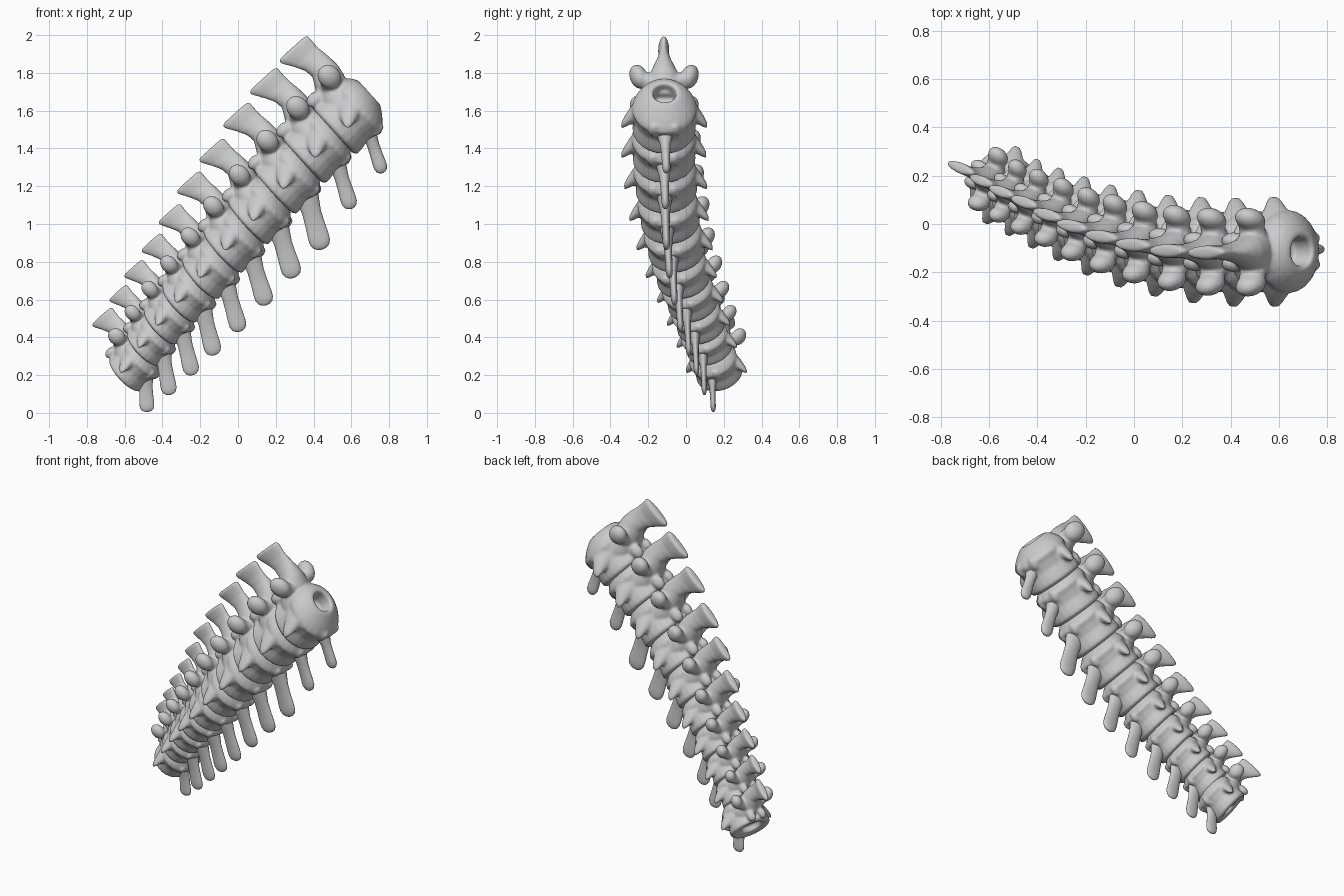
import bpy, bmesh, math
from mathutils import Vector, Matrix

if "Cube" in bpy.data.objects:
    bpy.data.objects.remove(bpy.data.objects["Cube"])

SEG = 24


def loft(bm, sections):
    """Closed skin through elliptical sections (centre, half axis A, half axis B)."""
    rings = []
    for c, a, b in sections:
        c, a, b = Vector(c), Vector(a), Vector(b)
        rings.append([bm.verts.new(c + a * math.cos(t) + b * math.sin(t))
                      for t in (2 * math.pi * i / SEG for i in range(SEG))])
    for r0, r1 in zip(rings, rings[1:]):
        for i in range(SEG):
            j = (i + 1) % SEG
            bm.faces.new((r0[i], r0[j], r1[j], r1[i]))
    bm.faces.new(rings[0])
    bm.faces.new(rings[-1])


def blob(bm, pos, radii, tilt=0):
    m = (Matrix.Translation(pos) @ Matrix.Rotation(tilt, 4, 'X')
         @ Matrix.Diagonal((*radii, 1)))
    bmesh.ops.create_uvsphere(bm, u_segments=20, v_segments=12, radius=1, matrix=m)


def finish(bm, name):
    bmesh.ops.recalc_face_normals(bm, faces=bm.faces)
    me = bpy.data.meshes.new(name)
    bm.to_mesh(me)
    bm.free()
    ob = bpy.data.objects.new(name, me)
    bpy.context.collection.objects.link(ob)
    return ob


def smooth(me):
    for p in me.polygons:
        p.use_smooth = True


# One vertebra in local space: x along the column, y sideways, z towards the spine
def vertebra_mesh():
    bm = bmesh.new()
    # spool-shaped centrum, domed front and hollow back: (x, radius, z offset)
    body = [(-.06, .05, 0), (-.065, .08, 0), (-.112, .09, 0), (-.122, .15, -.016),
            (-.105, .169, -.02), (-.075, .166, -.02), (-.02, .157, -.018),
            (.03, .163, -.02), (.062, .173, -.02), (.085, .164, -.014), (.112, .145, -.004),
            (.138, .118, .004), (.156, .09, .004), (.162, .068, .004), (.152, .061, .004),
            (.06, .058, .004)]
    loft(bm, [((x, 0, z), (0, r, 0), (0, 0, r * 1.03)) for x, r, z in body])
    # neural arch and flared spine blade: (z, x centre, half length, half thickness)
    spine = [(.05, .0, .105, .14), (.12, .01, .10, .118), (.17, .03, .095, .096),
             (.22, .05, .084, .078), (.27, .062, .070, .056), (.32, .055, .071, .038),
             (.37, .037, .082, .028), (.42, .022, .099, .029), (.443, .018, .104, .029),
             (.455, .016, .094, .018)]
    loft(bm, [((x, 0, z), (a, 0, 0), (0, b, 0)) for z, x, a, b in spine])
    for s in (-1, 1):
        # arm and rounded front facet
        loft(bm, [((x, s * y, z), (a, 0, 0), (0, 0, b)) for x, y, z, a, b in
                  [(.03, .02, .14, .075, .06), (.04, .07, .17, .062, .052),
                   (.053, .128, .205, .05, .05)]])
        blob(bm, (.058, s * .135, .21), (.06, .046, .07), s * -.35)
        # rear facet
        blob(bm, (-.078, s * .05, .172), (.05, .031, .038), s * .4)
        # hooked side process
        loft(bm, [((x, s * y, z), (a, 0, 0), (0, 0, b)) for x, y, z, a, b in
                  [(.025, .09, .01, .09, .085), (.018, .145, .003, .07, .06),
                   (-.003, .18, -.014, .05, .042), (-.025, .207, -.032, .034, .03),
                   (-.04, .226, -.046, .018, .016)]])
        # small knobs under the rims
        blob(bm, (.055, s * .055, -.168), (.045, .03, .025))
    ob = finish(bm, "vertebra_source")
    rem = ob.modifiers.new("remesh", 'REMESH')
    rem.mode = 'VOXEL'
    rem.voxel_size = .009
    sm = ob.modifiers.new("smooth", 'SMOOTH')
    sm.factor = .5
    sm.iterations = 3
    dg = bpy.context.evaluated_depsgraph_get()
    me = bpy.data.meshes.new_from_object(ob.evaluated_get(dg))
    bpy.data.objects.remove(ob)
    smooth(me)
    return me


# Column layout: centre, size, and lower tip (x, z, half width) of the blade below
centres = [(.58, -.115, 1.585), (.412, -.117, 1.43), (.254, -.108, 1.265),
           (.105, -.09, 1.097), (-.034, -.06, .943), (-.16, -.025, .796),
           (-.278, .022, .665), (-.386, .066, .545), (-.483, .11, .43), (-.572, .16, .305)]
sizes = [1, .96, .91, .85, .80, .735, .675, .63, .59, .585]
tips = [(.765, 1.27, .036), (.60, 1.08, .042), (.445, .865, .056), (.295, .715, .053),
        (.15, .57, .049), (.01, .43, .046), (-.125, .305, .046), (-.24, .20, .043),
        (-.36, .095, .042), (-.48, .005, .039)]

mesh = vertebra_mesh()
for i, (c, s, (tx, tz, w)) in enumerate(zip(centres, sizes, tips)):
    p, q = Vector(centres[max(i - 1, 0)]), Vector(centres[min(i + 1, 9)])
    d = p - q
    a = Vector((.74, d.y / d.length, .67)).normalized()
    side = Vector((0, 0, 1)).cross(a).normalized()
    up = a.cross(side)
    rot = Matrix((a, side, up)).transposed()
    # smaller vertebrae sit lower and are relatively wider and deeper
    t = i / 9
    pos = Vector(c) + Vector((.025, 0, -.04)) * t
    scale = (s * (1 + .1 * t) + (.09 if i == 9 else 0), s * (1 + .3 * t), s * (1 + .18 * t), 1)

    # vertebra
    ob = bpy.data.objects.new(f"vertebra_{i + 1}", mesh)
    bpy.context.collection.objects.link(ob)
    ob.matrix_world = Matrix.Translation(pos) @ rot.to_4x4() @ Matrix.Diagonal(scale)

    # flat blade hanging below the joint
    base = pos + rot @ Vector((.03, 0, -.12)) * s
    tip = Vector((tx, c[1] + .003 * (4 - i), tz))
    run = (tip - base).normalized()
    wide = Vector((-run.z, 0, run.x)).normalized()
    thin = run.cross(wide).normalized()
    bm = bmesh.new()
    rows = [(0, 1.2, .045), (.2, 1.05, .036), (.4, .9, .024), (.6, .93, .02), (.78, 1, .019),
            (.88, .98, .019), (.95, .78, .015), (.985, .48, .01), (1, .15, .004)]
    loft(bm, [(base.lerp(tip, f), wide * w * k, thin * b * (s + .15)) for f, k, b in rows])
    smooth(finish(bm, f"lower_blade_{i + 1}").data)
